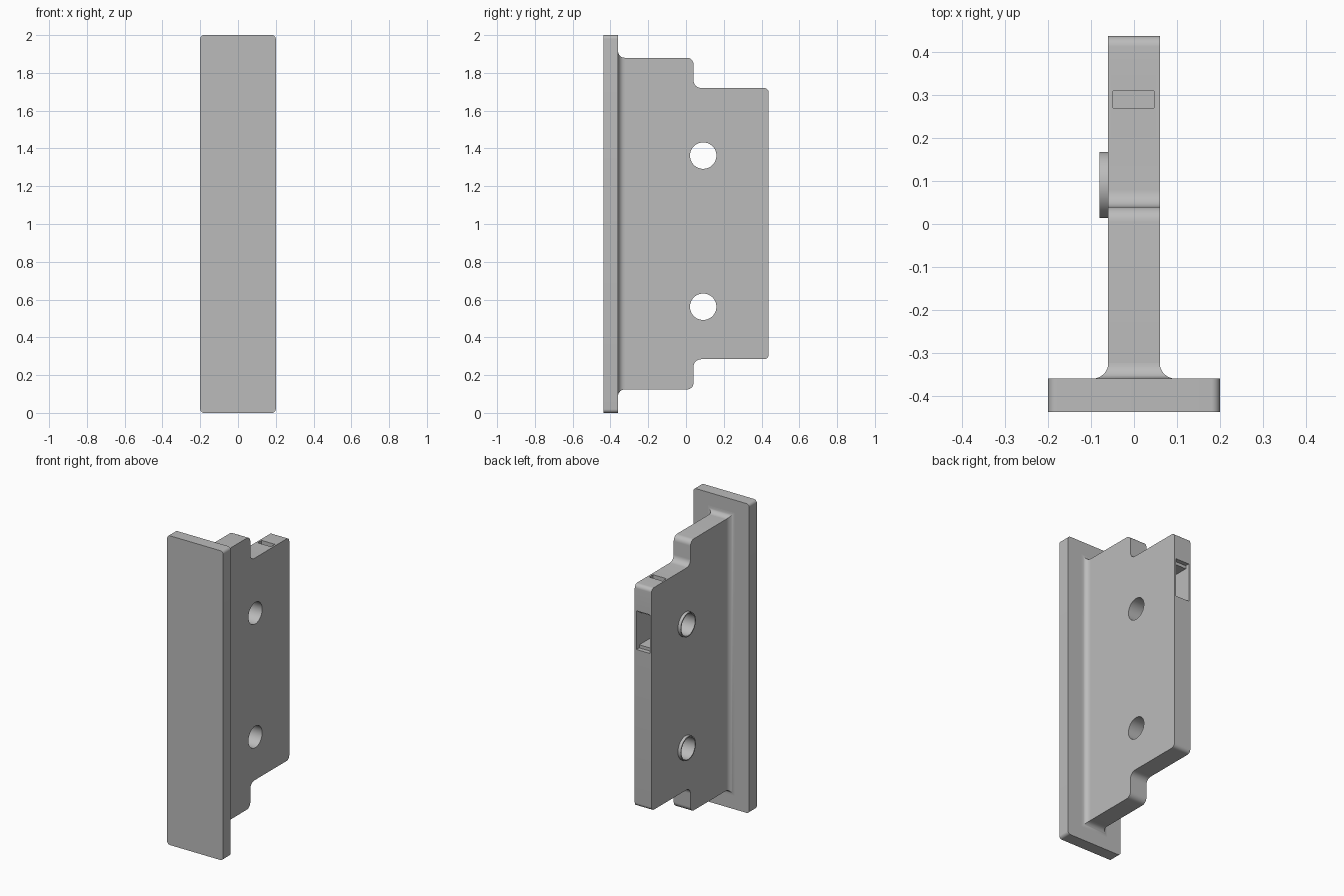
import bpy, bmesh
from math import cos, sin, pi
from mathutils import Vector

cube = bpy.data.objects.get("Cube")
if cube:
    bpy.data.objects.remove(cube, do_unlink=True)

grey = bpy.data.materials.new("plain grey")
grey.use_nodes = True
GREY = (0.5, 0.5, 0.5, 1)
grey.diffuse_color = GREY
grey.node_tree.nodes["Principled BSDF"].inputs["Base Color"].default_value = GREY


def rounded(corners, steps=8):
    """Round each (u, v, radius) right-angled corner of an outline."""
    pts = []
    for i, (u, v, r) in enumerate(corners):
        p = Vector((u, v))
        if r == 0:
            pts.append(p)
            continue
        a = (Vector(corners[i - 1][:2]) - p).normalized()
        b = (Vector(corners[(i + 1) % len(corners)][:2]) - p).normalized()
        for k in range(steps + 1):
            t = k / steps * pi / 2
            pts.append(p + r * (a * (1 - sin(t)) + b * (1 - cos(t))))
    return pts


def loft(name, rings, closed=False):
    """Skin equal-length rings; cap the ends, or join last to first."""
    bm = bmesh.new()
    loops = [[bm.verts.new(p) for p in ring] for ring in rings]
    pairs = list(zip(loops, loops[1:]))
    if closed:
        pairs.append((loops[-1], loops[0]))
    else:
        bm.faces.new(loops[0])
        bm.faces.new(loops[-1])
    n = len(loops[0])
    for a, b in pairs:
        for i in range(n):
            j = (i + 1) % n
            bm.faces.new((a[i], a[j], b[j], b[i]))
    bmesh.ops.recalc_face_normals(bm, faces=bm.faces)
    mesh = bpy.data.meshes.new(name)
    bm.to_mesh(mesh)
    bm.free()
    mesh.materials.append(grey)
    ob = bpy.data.objects.new(name, mesh)
    bpy.context.collection.objects.link(ob)
    return ob


def box(name, x, y, z):
    rect = [(x[0], z[0]), (x[1], z[0]), (x[1], z[1]), (x[0], z[1])]
    return loft(name, [[(u, d, v) for u, v in rect] for d in y])


def circle(x, y, z, r, n=48):
    return [(x, y + r * cos(2 * pi * i / n), z + r * sin(2 * pi * i / n)) for i in range(n)]


def cut(target, cutter):
    mod = target.modifiers.new("cut", 'BOOLEAN')
    mod.operation = 'DIFFERENCE'
    mod.solver = 'EXACT'
    mod.object = cutter
    bpy.context.view_layer.objects.active = target
    bpy.ops.object.modifier_apply(modifier=mod.name)
    bpy.data.objects.remove(cutter, do_unlink=True)


HALF = 0.06          # half thickness of the web
MID = 1.002          # mid height of the web
TALL, SHORT = 0.878, 0.718
FRONT, BACK, STEP = -0.36, 0.438, 0.04

# Face plate with rounded corners
outline = rounded([(-0.2, 0, 0.02), (0.2, 0, 0.02), (0.2, 2, 0.02), (-0.2, 2, 0.02)])
plate = loft("face_plate", [[(x, y, z) for x, z in outline] for y in (-0.438, FRONT)])

# Stepped web
upper = [(FRONT, TALL, 0), (STEP, TALL, 0.035), (STEP, SHORT, 0.04), (BACK, SHORT, 0.025)]
lower = [(y, -z, r) for y, z, r in reversed(upper)]
profile = rounded(upper + lower)
web = loft("web", [[(x, y, z + MID) for y, z in profile] for x in (-HALF, HALF)])

# Flared foot where the web meets the plate
R = 0.036
rings = []
for k in range(9):
    t = k / 8 * pi / 2
    grow, y = R * (1 - sin(t)), FRONT + R * (1 - cos(t))
    w, h = HALF + grow, TALL + grow
    rings.append([(sx * w, y, MID + sz * h) for sx, sz in ((-1, -1), (1, -1), (1, 1), (-1, 1))])
foot = loft("web_foot", rings)

# Through holes, each with a thin collar on the right side
parts = [plate, web, foot]
HOLE_Y = 0.091
for name, z in (("upper", 1.362), ("lower", 0.562)):
    cut(web, loft("hole_cutter", [circle(x, HOLE_Y, z, 0.07) for x in (-0.2, 0.2)]))
    section = [(-HALF, 0.07), (-0.08, 0.07), (-0.08, 0.077), (-HALF, 0.077)]
    parts.append(loft(name + "_collar", [circle(x, HOLE_Y, z, r) for x, r in section], True))

# Rear pocket with a shallow lip, joined by a slot from the top
SLOT = (-0.049, 0.047)
cut(web, box("recess_cutter", SLOT, (0.41, 0.5), (1.3, 1.55)))
cut(web, box("pocket_cutter", SLOT, (0.27, 0.45), (1.32, 1.53)))
cut(web, box("slot_cutter", SLOT, (0.27, 0.31), (1.4, 1.8)))

for ob in parts:
    bpy.ops.object.select_all(action='DESELECT')
    ob.select_set(True)
    bpy.context.view_layer.objects.active = ob
    bpy.ops.object.shade_smooth_by_angle(angle=pi / 6)
